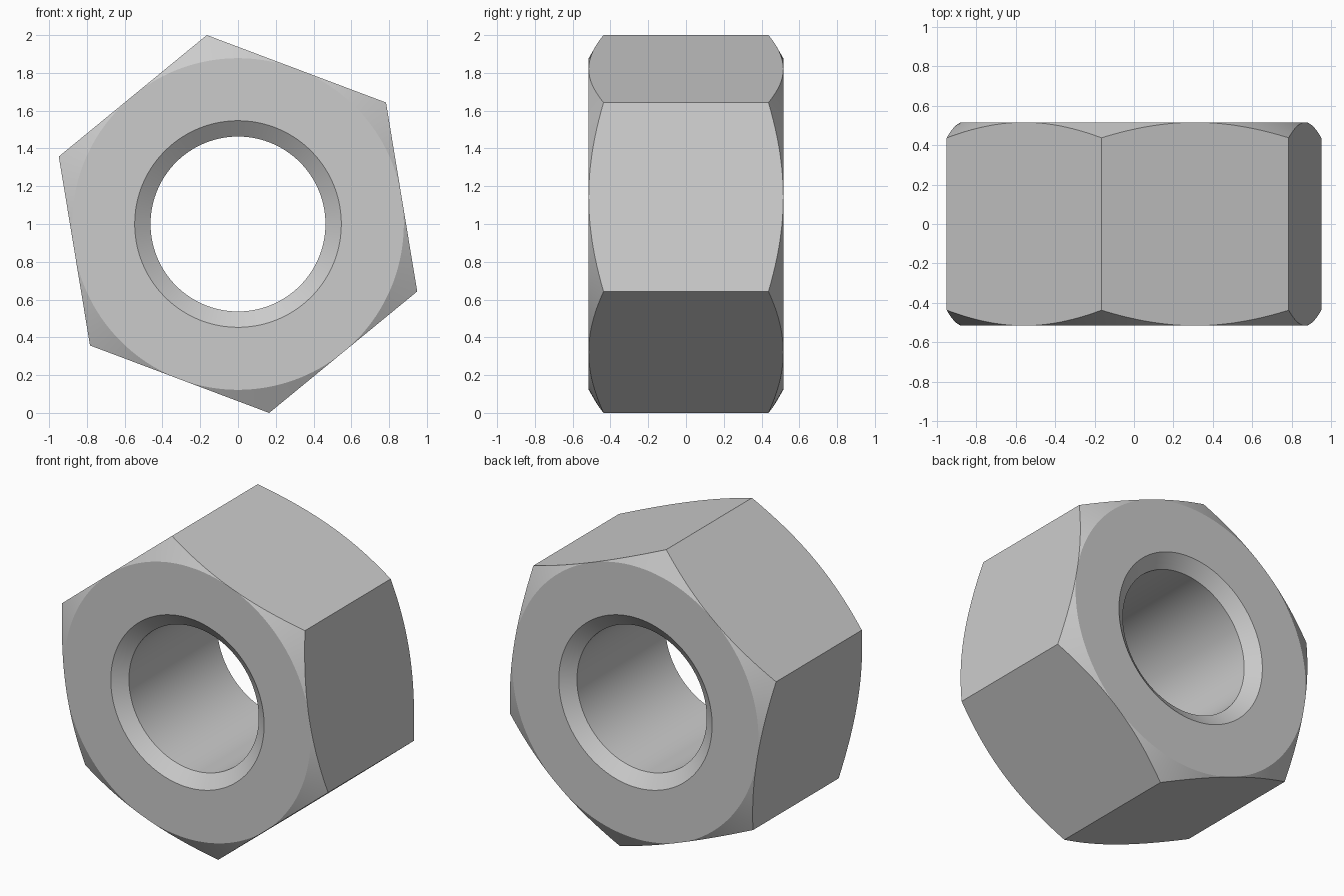
import bpy
import bmesh
from math import cos, sin, tan, pi, radians

if "Cube" in bpy.data.objects:
    bpy.data.objects.remove(bpy.data.objects["Cube"], do_unlink=True)

CORNER_R = 1.0137                    # centre to hexagon corner
FLAT_R = CORNER_R * cos(pi / 6)      # centre to hexagon flat
HALF = 0.515                         # half thickness
BORE_R, RIM_R, RIM_DEPTH = 0.463, 0.547, 0.065
TURN = radians(99.37)                # direction of the top corner
SEGMENTS = 144


def section(offset):
    """Closed (radius, y) outline of the nut at an angle from a corner."""
    outer = FLAT_R / cos(offset % (pi / 3) - pi / 6)
    edge = HALF - (outer - FLAT_R) * tan(pi / 6)
    half = [(BORE_R, HALF - RIM_DEPTH), (RIM_R, HALF), (FLAT_R, HALF), (outer, edge)]
    return [(r, -y) for r, y in half] + half[::-1]


# Sweep the section around the bore axis
bm = bmesh.new()
rings = []
for i in range(SEGMENTS):
    offset = 2 * pi * i / SEGMENTS
    a = TURN + offset
    rings.append([bm.verts.new((r * cos(a), y, 1 + r * sin(a))) for r, y in section(offset)])
for i, ring in enumerate(rings):
    after = rings[(i + 1) % SEGMENTS]
    for j in range(len(ring)):
        k = (j + 1) % len(ring)
        bm.faces.new((ring[j], ring[k], after[k], after[j]))

# Close the chamfer where it runs out at the middle of each flat
bmesh.ops.remove_doubles(bm, verts=bm.verts, dist=0.0001)
bmesh.ops.recalc_face_normals(bm, faces=bm.faces)
mesh = bpy.data.meshes.new("hex_nut")
bm.to_mesh(mesh)
bm.free()
nut = bpy.data.objects.new("hex_nut", mesh)
bpy.context.collection.objects.link(nut)

# Plain grey metal
grey = bpy.data.materials.new("light_grey")
grey.use_nodes = True
colour = (0.6, 0.6, 0.6, 1)
grey.diffuse_color = colour
grey.node_tree.nodes["Principled BSDF"].inputs["Base Color"].default_value = colour
mesh.materials.append(grey)

# Smooth bore and chamfers, crisp edges
bpy.ops.object.select_all(action="DESELECT")
nut.select_set(True)
bpy.context.view_layer.objects.active = nut
bpy.ops.object.shade_smooth_by_angle(angle=radians(20))
